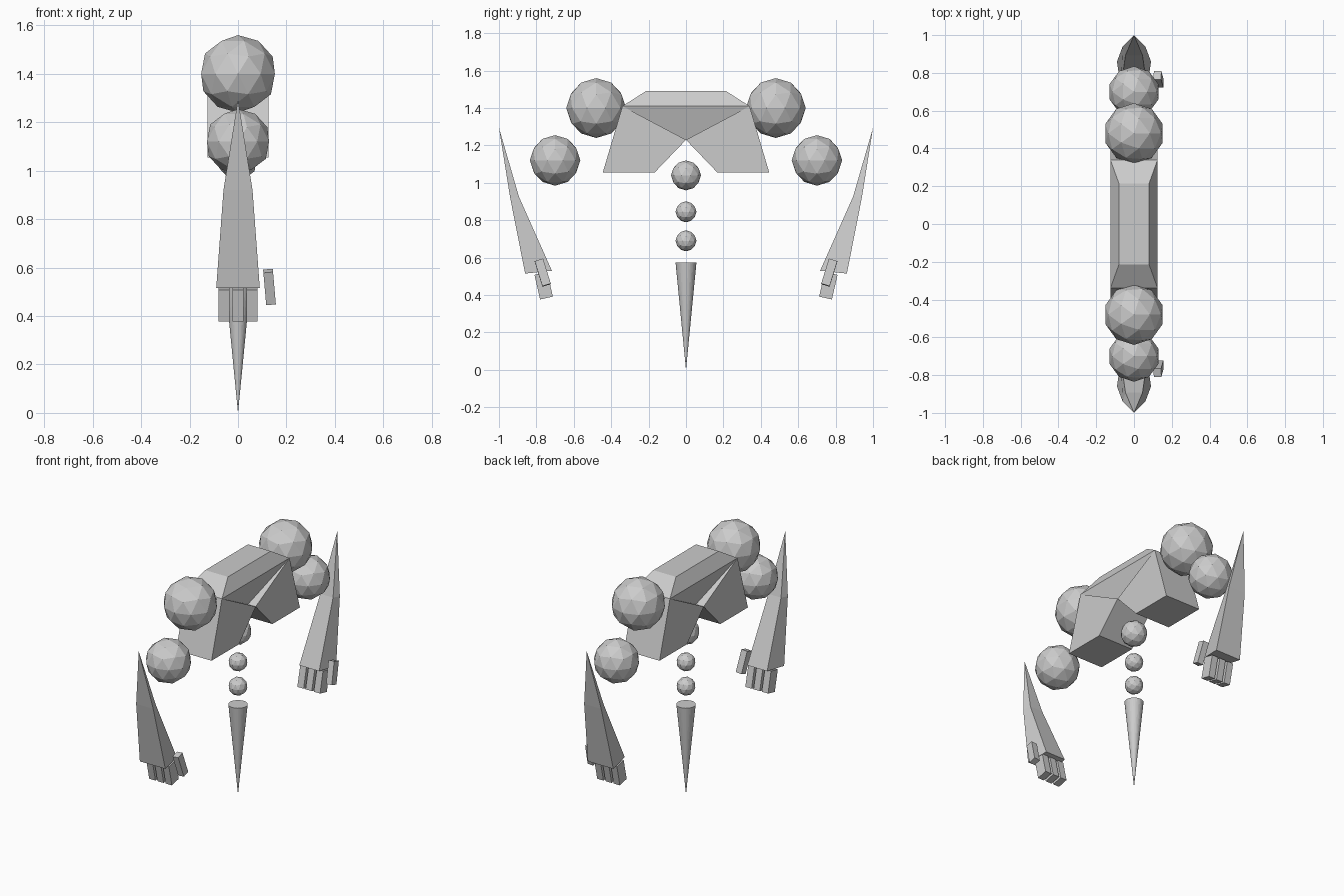
import bpy, bmesh
from math import radians
from mathutils import Matrix, Euler, Vector

if "Cube" in bpy.data.objects:
    bpy.data.objects.remove(bpy.data.objects["Cube"])


def finish(bm, name):
    bmesh.ops.recalc_face_normals(bm, faces=bm.faces[:])
    me = bpy.data.meshes.new(name)
    bm.to_mesh(me)
    bm.free()
    ob = bpy.data.objects.new(name, me)
    bpy.context.collection.objects.link(ob)
    return ob


def ball(name, y, z, r):
    bm = bmesh.new()
    bmesh.ops.create_icosphere(bm, subdivisions=2, radius=r,
                               matrix=Matrix.Translation((0, y, z)))
    finish(bm, name)


def block(name, loc, size, rot):
    bm = bmesh.new()
    m = Matrix.LocRotScale(Vector(loc), Euler([radians(a) for a in rot]), Vector(size))
    bmesh.ops.create_cube(bm, size=1, matrix=m)
    finish(bm, name)


# torso: bevelled top, two splayed legs, shallow triangular recess on each side
bm = bmesh.new()
W = 0.125
V = {}
for sx in (-1, 1):
    V['arch', sx] = bm.verts.new((sx * W, 0, 1.23))
    V['recess', sx] = bm.verts.new((sx * 0.07, 0, 1.23))
    for sy in (-1, 1):
        for key, x, y, z in (('top', 0.08, 0.215, 1.49), ('rim', W, 0.34, 1.41),
                             ('out', W, 0.445, 1.055), ('in', W, 0.168, 1.055)):
            V[key, sx, sy] = bm.verts.new((sx * x, sy * y, z))


def face(*keys):
    bm.faces.new([V[k] for k in keys])


face(('top', -1, -1), ('top', 1, -1), ('top', 1, 1), ('top', -1, 1))
for s in (-1, 1):
    face(('top', s, -1), ('top', s, 1), ('rim', s, 1), ('rim', s, -1))
    face(('rim', s, -1), ('rim', s, 1), ('recess', s))
    for t in (-1, 1):
        face(('rim', s, t), ('recess', s), ('arch', s))
        face(('rim', s, t), ('arch', s), ('in', s, t), ('out', s, t))
    # end faces, foot soles and underside of the arch
    for a, b in (('top', 'rim'), ('rim', 'out'), ('out', 'in')):
        face((a, -1, s), (a, 1, s), (b, 1, s), (b, -1, s))
    face(('in', -1, s), ('in', 1, s), ('arch', 1), ('recess', 1), ('recess', -1), ('arch', -1))
finish(bm, "torso")

# floating core: three balls and a downward spike
for i, (z, r) in enumerate(((1.04, 0.08), (0.845, 0.056), (0.69, 0.056))):
    ball(f"spine_ball_{i + 1}", 0, z, r)
bm = bmesh.new()
bmesh.ops.create_cone(bm, cap_ends=True, segments=32, radius1=0, radius2=0.056,
                      depth=0.575, matrix=Matrix.Translation((0, 0, 0.2875)))
bmesh.ops.remove_doubles(bm, verts=bm.verts[:], dist=1e-5)
finish(bm, "tail_spike")

# arms, mirrored front to back (thumbs both on +x)
for side, s in (("front", -1), ("back", 1)):
    ball(f"{side}_shoulder", s * 0.48, 1.40, 0.16)
    ball(f"{side}_upper_arm", s * 0.70, 1.12, 0.135)

    # forearm: tapered trapezoid sections rising to a point
    bm = bmesh.new()
    rings = []
    for wo, yo, zo, wi, yi, zi in ((0.09, 0.86, 0.515, 0.07, 0.717, 0.53),
                                   (0.06, 0.94, 0.92, 0.045, 0.893, 0.925)):
        rings.append([bm.verts.new(c) for c in ((-wo, s * yo, zo), (wo, s * yo, zo),
                                                (wi, s * yi, zi), (-wi, s * yi, zi))])
    tip = bm.verts.new((0, s, 1.295))
    low, mid = rings
    bm.faces.new(low)
    for i in range(4):
        j = (i + 1) % 4
        bm.faces.new((low[i], low[j], mid[j], mid[i]))
        bm.faces.new((mid[i], mid[j], tip))
    finish(bm, f"{side}_forearm")

    # fingers and thumb
    for i in range(3):
        block(f"{side}_finger_{i + 1}", ((i - 1) * 0.058, s * 0.761, 0.45),
              (0.044, 0.07, 0.135), (-s * 13, 0, 0))
    block(f"{side}_thumb", (0.13, s * 0.766, 0.52), (0.04, 0.047, 0.14), (-s * 17, -5, 0))
